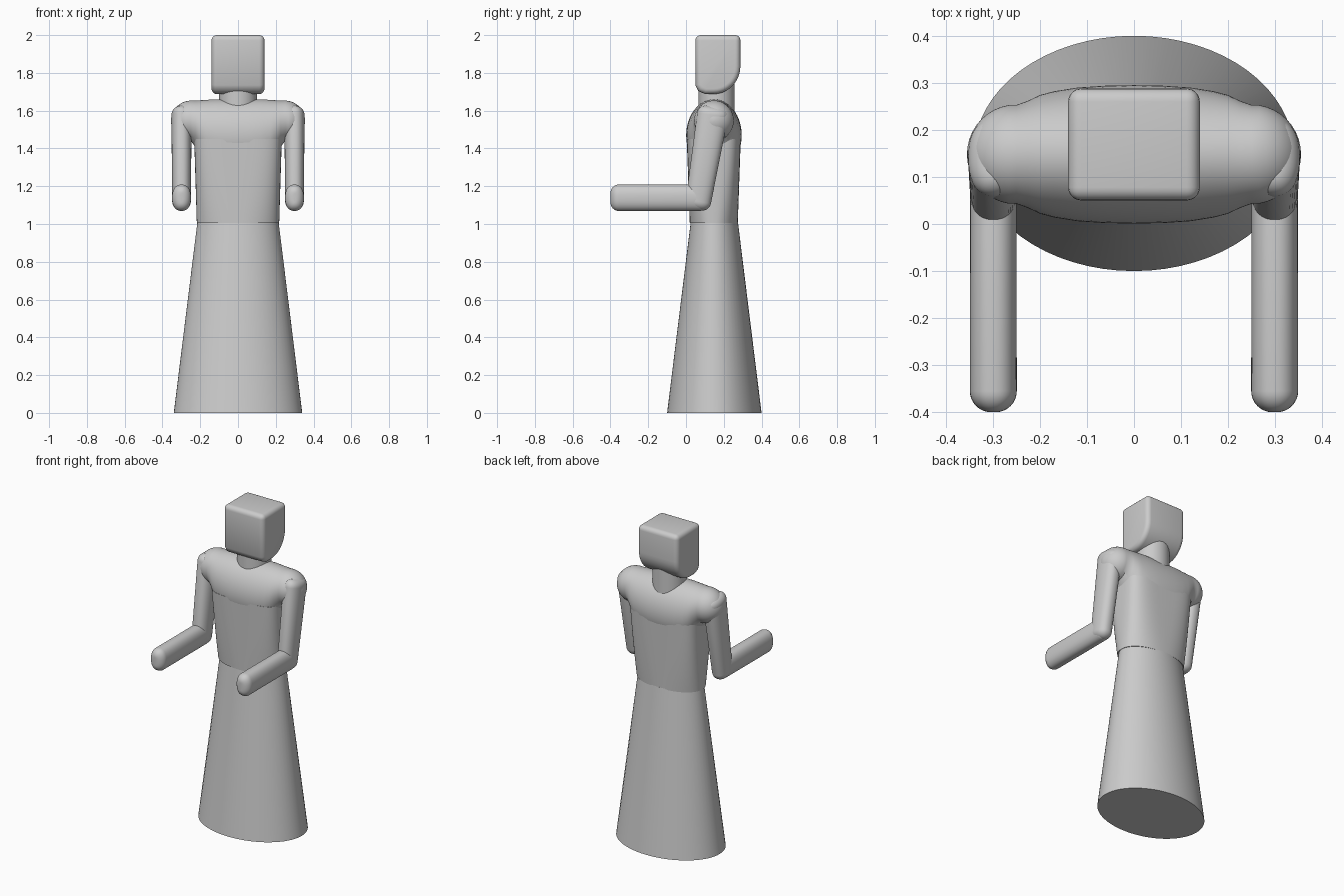
import bpy, bmesh
from math import sin, cos, pi, radians
from mathutils import Vector as V

cube = bpy.data.objects.get("Cube")
if cube:
    bpy.data.objects.remove(cube)

grey = bpy.data.materials.new("plain grey")
grey.use_nodes = True
colour = (0.6, 0.6, 0.6, 1)
grey.diffuse_color = colour
grey.node_tree.nodes["Principled BSDF"].inputs["Base Color"].default_value = colour

X, Y, Z = V((1, 0, 0)), V((0, 1, 0)), V((0, 0, 1))


def finish(bm, name, angle=40):
    bmesh.ops.recalc_face_normals(bm, faces=bm.faces)
    mesh = bpy.data.meshes.new(name)
    bm.to_mesh(mesh)
    bm.free()
    mesh.materials.append(grey)
    obj = bpy.data.objects.new(name, mesh)
    bpy.context.collection.objects.link(obj)
    bpy.ops.object.select_all(action="DESELECT")
    obj.select_set(True)
    bpy.context.view_layer.objects.active = obj
    bpy.ops.object.shade_smooth_by_angle(angle=radians(angle))
    return obj


def oval(centre, u, v, a, b, power=2, sides=64):
    """Ring of points; a power above 2 makes the oval boxier."""
    def p(t):
        return abs(t) ** (2 / power) * (1 if t > 0 else -1)
    return [centre + u * a * p(cos(2 * pi * i / sides)) + v * b * p(sin(2 * pi * i / sides))
            for i in range(sides)]


def loft(name, rings):
    """Skin a row of rings and close both ends."""
    bm = bmesh.new()
    rows = [[bm.verts.new(p) for p in ring] for ring in rings]
    n = len(rows[0])
    for r, s in zip(rows, rows[1:]):
        for i in range(n):
            bm.faces.new((r[i], r[(i + 1) % n], s[(i + 1) % n], s[i]))
    bm.faces.new(rows[0])
    bm.faces.new(rows[-1])
    return finish(bm, name)


def limb(name, start, end, start_size, end_size, cap):
    """Oval tube with rounded ends; sizes are across x and across the bend."""
    axis = (end - start).normalized()
    across = axis.cross(X)
    length = (end - start).length
    steps = [pi / 2 * k / 8 for k in range(9)]
    stations = [(cap * (1 - cos(t)), sin(t)) for t in steps]
    stations += [(length - d, s) for d, s in reversed(stations)]
    rings = []
    for d, s in stations:
        f = d / length
        a, b = [p + (q - p) * f for p, q in zip(start_size, end_size)]
        # the end shrinks by the cap depth, leaving a rounded ridge
        rings.append(oval(start + axis * d, X, across,
                          max(a - cap * (1 - s), 0.002), max(b - cap * (1 - s), 0.002), 2.3, 40))
    return loft(name, rings)


# Skirt
loft("skirt", [oval(V((0, 0.15, z)), X, Y, a, b)
               for z, a, b in ((0, 0.34, 0.25), (1.01, 0.215, 0.125))])

# Torso, boxier towards the chest
loft("torso", [oval(V((0, 0.147, 1.005 + 0.445 * t)), X, Y,
                    0.218 + 0.014 * t, 0.127 + 0.016 * t, 2.2 + 1.8 * t)
               for t in (k / 8 for k in range(9))])

# Shoulder yoke: half widths outwards from the middle, then round shoulder ends
half = [(0, 0.147, 1.47, 0.19), (0.06, 0.146, 1.47, 0.19), (0.12, 0.142, 1.475, 0.185),
        (0.17, 0.134, 1.485, 0.172), (0.2, 0.126, 1.505, 0.15), (0.225, 0.114, 1.53, 0.123),
        (0.25, 0.105, 1.547, 0.107)]
for k in range(1, 11):
    t = pi / 2 * k / 10
    r = max(0.106 * cos(t), 0.002)
    half.append((0.25 + 0.105 * sin(t), r, 1.547, r))
stations = [(-x, *rest) for x, *rest in reversed(half[1:])] + half
loft("shoulder_yoke", [oval(V((x, 0.148, z)), Y, Z, b, c) for x, b, z, c in stations])

# Neck
loft("neck", [oval(V((0, 0.162, z)), X, Y, 0.1, 0.096) for z in (1.55, 1.8)])

# Head: side profile with a curved nape, extruded across and rounded
profile = [(0.05, 2.0), (0.05, 1.735), (0.065, 1.705), (0.1, 1.688), (0.145, 1.688)]
profile += [(0.145 + 0.143 * sin(t), 1.835 - 0.147 * cos(t))
            for t in (pi / 2 * k / 10 for k in range(1, 11))]
profile.append((0.288, 2.0))
bm = bmesh.new()
face = bm.faces.new([bm.verts.new((-0.14, y, z)) for y, z in profile])
moved = bmesh.ops.extrude_face_region(bm, geom=[face])["geom"]
bmesh.ops.translate(bm, vec=(0.28, 0, 0), verts=[g for g in moved if isinstance(g, bmesh.types.BMVert)])
bmesh.ops.recalc_face_normals(bm, faces=bm.faces)
sharp = [e for e in bm.edges if e.calc_face_angle(0) > radians(50)]
bmesh.ops.bevel(bm, geom=sharp, offset=0.028, segments=5, profile=0.5, affect="EDGES",
                clamp_overlap=True)
finish(bm, "head")

# Arms, bent forwards at the elbow
for side, s in (("left", 1), ("right", -1)):
    x = 0.299 * s
    limb(side + "_upper_arm", V((x, 0.148, 1.62)), V((x, 0.058, 1.075)),
         (0.054, 0.084), (0.049, 0.066), 0.045)
    limb(side + "_forearm", V((x, 0.115, 1.139)), V((x, -0.4, 1.139)),
         (0.049, 0.07), (0.05, 0.07), 0.045)
